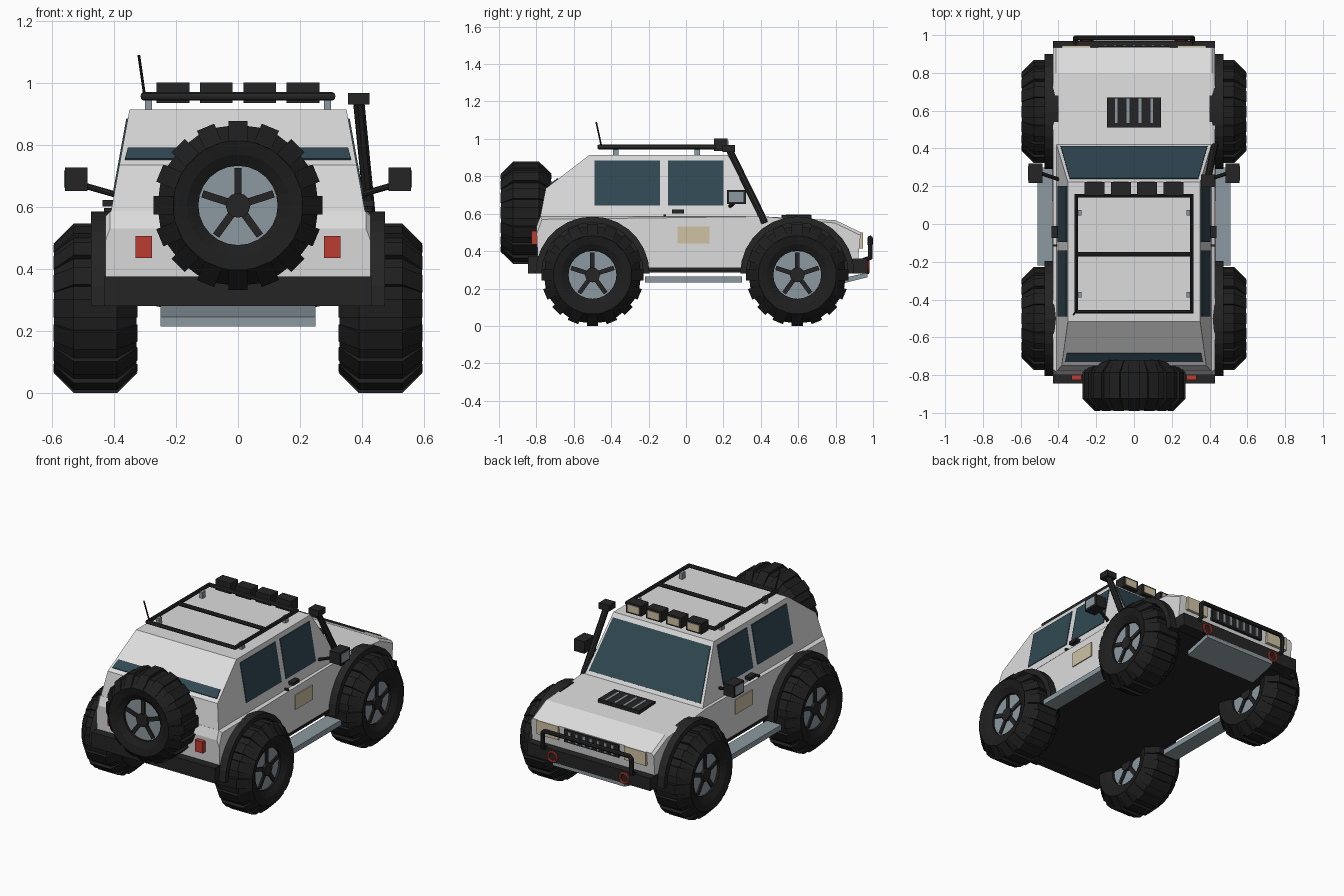
import bpy, bmesh
from math import sin, cos, pi
from mathutils import Vector, Matrix

cube = bpy.data.objects.get("Cube")
if cube:
    bpy.data.objects.remove(cube, do_unlink=True)


def material(name, r, g, b, rough=0.7):
    m = bpy.data.materials.new(name)
    m.use_nodes = True
    m.diffuse_color = (r, g, b, 1)
    node = m.node_tree.nodes["Principled BSDF"]
    node.inputs["Base Color"].default_value = (r, g, b, 1)
    node.inputs["Roughness"].default_value = rough
    return m


WHITE = material("white paint", .72, .72, .72)
TRIM = material("black trim", .018, .018, .018)
RUBBER = material("tyre rubber", .013, .013, .013)
GLASS = material("dark glass", .03, .065, .085)
METAL = material("grey metal", .26, .32, .35)
RED = material("red lamp", .5, .045, .03)
CREAM = material("cream lamp", .62, .54, .37)


def finish(name, bm, *mats):
    bmesh.ops.recalc_face_normals(bm, faces=bm.faces)
    mesh = bpy.data.meshes.new(name)
    bm.to_mesh(mesh)
    bm.free()
    ob = bpy.data.objects.new(name, mesh)
    bpy.context.collection.objects.link(ob)
    for m in mats:
        mesh.materials.append(m)
    return ob


def box(name, x, y, z, mat):
    """Box from (low, high) ranges."""
    bm = bmesh.new()
    size = [r[1] - r[0] for r in (x, y, z)]
    mid = [(r[0] + r[1]) / 2 for r in (x, y, z)]
    bmesh.ops.create_cube(bm, size=1, matrix=Matrix.Translation(mid) @ Matrix.Diagonal((*size, 1)))
    return finish(name, bm, mat)


def side(s, a, b):
    return sorted((s * a, s * b))


def add_prism(bm, points, offset):
    """Closed polygon pushed along an offset; returns the new faces."""
    a = [bm.verts.new(p) for p in points]
    b = [bm.verts.new(Vector(p) + Vector(offset)) for p in points]
    n = len(a)
    faces = [bm.faces.new(a), bm.faces.new(b[::-1])]
    faces += [bm.faces.new((a[i], a[(i + 1) % n], b[(i + 1) % n], b[i])) for i in range(n)]
    return faces


def prism(name, points, offset, mat):
    bm = bmesh.new()
    add_prism(bm, points, offset)
    return finish(name, bm, mat)


def tube(name, points, radius, mat, closed=False):
    curve = bpy.data.curves.new(name, "CURVE")
    curve.dimensions = "3D"
    curve.bevel_depth = radius
    curve.bevel_resolution = 2
    curve.use_fill_caps = True
    spline = curve.splines.new("POLY")
    spline.points.add(len(points) - 1)
    for p, co in zip(spline.points, points):
        p.co = (*co, 1)
    spline.use_cyclic_u = closed
    ob = bpy.data.objects.new(name, curve)
    bpy.context.collection.objects.link(ob)
    curve.materials.append(mat)
    bpy.ops.object.select_all(action="DESELECT")
    bpy.context.view_layer.objects.active = ob
    ob.select_set(True)
    bpy.ops.object.convert(target="MESH")
    bpy.ops.object.shade_smooth_by_angle()


# Lower body with chamfered shoulders
profile = [(-.79, .3), (-.8, .53), (-.78, .585), (.42, .585), (.8, .565), (.935, .5), (.915, .3)]
bm = bmesh.new()
add_prism(bm, [(-.428, y, z) for y, z in profile], (.856, 0, 0))
rim = [e for e in bm.edges if e.verts[0].co.x == e.verts[1].co.x and min(v.co.z for v in e.verts) > .49]
bmesh.ops.bevel(bm, geom=rim, offset=.015, segments=1, affect="EDGES")
finish("lower_body", bm, WHITE)
box("underbody", (-.42, .42), (-.78, .91), (.285, .312), TRIM)


# Cabin lofted from three levels
def cabin_x(z):
    return .41 - (z - .585) * .06 / .33


bm = bmesh.new()
rings = []
for z, back, front in ((.58, -.78, .423), (.735, -.75, .33), (.915, -.515, .222)):
    w = cabin_x(z)
    rings.append([bm.verts.new(p) for p in ((-w, back, z), (w, back, z), (w, front, z), (-w, front, z))])
for low, high in zip(rings, rings[1:]):
    for i in range(4):
        j = (i + 1) % 4
        bm.faces.new((low[i], low[j], high[j], high[i]))
bm.faces.new(rings[0][::-1])
bm.faces.new(rings[-1])
finish("cabin", bm, WHITE)

# Windows as thin plates
for s in (-1, 1):
    for label, y0, y1 in (("rear", -.49, -.14), ("front", -.095, .2)):
        pts = [(s * cabin_x(z), y, z) for y, z in ((y0, .645), (y1, .645), (y1, .885), (y0, .885))]
        prism(label + "_side_window", pts, (s * .005, 0, 0), GLASS)


def screen(name, y0, z0, y1, z1, low, high, w0, w1, push):
    """Plate on the sloped line (y0, z0)-(y1, z1), between two fractions."""
    at = lambda f, x: (x, y0 + (y1 - y0) * f, z0 + (z1 - z0) * f)
    prism(name, [at(low, -w0), at(low, w0), at(high, w1), at(high, -w1)], push, GLASS)


screen("windshield", .42, .585, .222, .915, .06, .92, .388, .34, (0, .005, .003))
screen("rear_window", -.75, .735, -.515, .915, .09, .29, .365, .355, (0, -.003, .005))

# Wheel: revolved tyre, tread lugs, rim, spokes
TYRE = [(-.1, .128), (-.122, .165), (-.133, .21), (-.07, .26),
        (.07, .26), (.133, .21), (.122, .165), (.1, .128)]
LUG = [(-.1, .2), (-.136, .208), (-.07, .273), (.07, .273), (.136, .208), (.1, .2)]


def wheel(name, location, turn=0):
    place = Matrix.Translation(location) @ Matrix.Rotation(turn, 4, "Z")
    bm = bmesh.new()
    segs = 24
    loops = [[bm.verts.new((x, r * sin(2 * pi * k / segs), r * cos(2 * pi * k / segs))) for x, r in TYRE]
             for k in range(segs)]
    for a, b in zip(loops, loops[1:] + loops[:1]):
        for i in range(len(TYRE)):
            j = (i + 1) % len(TYRE)
            bm.faces.new((a[i], a[j], b[j], b[i])).smooth = False
    lugs = 16
    for k in range(lugs):
        rot = Matrix.Rotation(2 * pi * k / lugs, 3, "X")
        add_prism(bm, [rot @ Vector((x, -.03, r)) for x, r in LUG], rot @ Vector((0, .06, 0)))
    bm.transform(place)
    finish(name + "_tyre", bm, RUBBER)

    bm = bmesh.new()
    turned = Matrix.Rotation(pi / 2, 4, "Y")
    bmesh.ops.create_cone(bm, cap_ends=True, segments=12, radius1=.135, radius2=.135, depth=.17, matrix=turned)
    bm.transform(place)
    finish(name + "_rim", bm, METAL)

    bm = bmesh.new()
    bmesh.ops.create_cone(bm, cap_ends=True, segments=12, radius1=.04, radius2=.04, depth=.205, matrix=turned)
    for k in range(5):
        rot = Matrix.Rotation(2 * pi * k / 5, 4, "X")
        bmesh.ops.create_cube(bm, size=1, matrix=rot @ Matrix.Translation((0, 0, .078))
                              @ Matrix.Diagonal((.188, .024, .085, 1)))
    bm.transform(place)
    finish(name + "_spokes", bm, TRIM)


for s in (-1, 1):
    for label, y in (("rear", -.5), ("front", .595)):
        wheel(label + "_wheel", (s * .46, y, .273))
        # Fender flare and dark wheel well
        arc = [(cos(pi * k / 14), sin(pi * k / 14)) for k in range(15)]
        ring = [(s * .4, y + .305 * c, .28 + .305 * n) for c, n in arc]
        ring += [(s * .4, y + .272 * c, .28 + .272 * n) for c, n in arc[::-1]]
        prism(label + "_fender_flare", ring, (s * .075, 0, 0), TRIM)
        prism(label + "_wheel_well", [(s * .4, y + .28 * c, .28 + .28 * n) for c, n in arc],
              (s * .034, 0, 0), TRIM)
wheel("spare", (0, -.855, .605), -pi / 2)
box("spare_mount", (-.06, .06), (-.84, -.74), (.54, .67), TRIM)

# Bumpers, skid plate, bull bar
box("rear_bumper", (-.43, .43), (-.845, -.77), (.28, .375), TRIM)
box("front_bumper", (-.43, .43), (.89, .97), (.28, .36), TRIM)
prism("skid_plate", [(-.25, .79, .215), (-.25, .97, .26), (-.25, .97, .285), (-.25, .79, .245)],
      (.5, 0, 0), METAL)
tube("bull_bar", [(-.31, .95, .35), (-.31, .985, .365), (-.31, .985, .455), (-.295, .985, .47),
                  (.295, .985, .47), (.31, .985, .455), (.31, .985, .365), (.31, .95, .35)], .014, TRIM)

# Grille and hood vent
box("grille", (-.19, .19), (.9, .943), (.415, .495), TRIM)
for k in range(7):
    x = (k - 3) * .05
    box("grille_slot", (x - .008, x + .008), (.94, .947), (.425, .485), METAL)
box("hood_vent", (-.143, .143), (.51, .67), (.565, .594), TRIM)
for k in range(4):
    x = (k - 1.5) * .063
    box("vent_slot", (x - .007, x + .007), (.535, .665), (.59, .597), METAL)

# Paired details on both sides
for s in (-1, 1):
    box("headlight", side(s, .23, .38), (.9, .945), (.415, .5), CREAM)
    box("tail_light", side(s, .278, .331), (-.825, -.78), (.435, .507), RED)
    circle = [(s * .25 + .03 * cos(k * pi / 8), .973, .315 + .03 * sin(k * pi / 8)) for k in range(16)]
    tube("tow_ring", circle, .008, RED, True)
    box("side_step", side(s, .41, .51), (-.22, .3), (.232, .265), METAL)
    box("sill", side(s, .41, .432), (-.2, .3), (.295, .312), TRIM)
    box("door_panel", side(s, .42, .434), (-.045, .125), (.44, .532), CREAM)
    box("door_handle", side(s, .395, .437), (-.075, -.01), (.602, .622), TRIM)
    box("door_lock", side(s, .4, .432), (-.12, -.108), (.585, .597), TRIM)
    tube("mirror_arm", [(s * .395, .235, .64), (s * .5, .27, .67)], .01, TRIM)
    box("mirror", side(s, .485, .558), (.218, .32), (.652, .727), TRIM)
    box("mirror_glass", side(s, .557, .561), (.23, .308), (.663, .717), METAL)

# Roof rack with lamps
tube("rack_frame", [(-.305, -.465, .957), (.305, -.465, .957), (.305, .15, .957), (-.305, .15, .957)],
     .0135, TRIM, True)
tube("rack_crossbar", [(-.305, -.16, .957), (.305, -.16, .957)], .0125, TRIM)
for s in (-1, 1):
    for y in (-.375, .06):
        box("rack_post", side(s, .278, .3), (y - .015, y + .015), (.91, .955), METAL)
for k in range(4):
    x = (k - 1.5) * .14
    box("roof_lamp", (x - .053, x + .053), (.15, .222), (.936, 1.002), TRIM)
    box("roof_lamp_lens", (x - .04, x + .04), (.22, .226), (.947, .991), CREAM)

# Snorkel and antenna
tube("snorkel_pipe", [(.428, .42, .55), (.424, .405, .59), (.39, .235, .935)], .019, TRIM)
box("snorkel_head", (.355, .425), (.195, .262), (.93, .968), TRIM)
tube("antenna", [(-.3, -.45, .95), (-.32, -.48, 1.09)], .0045, TRIM)
